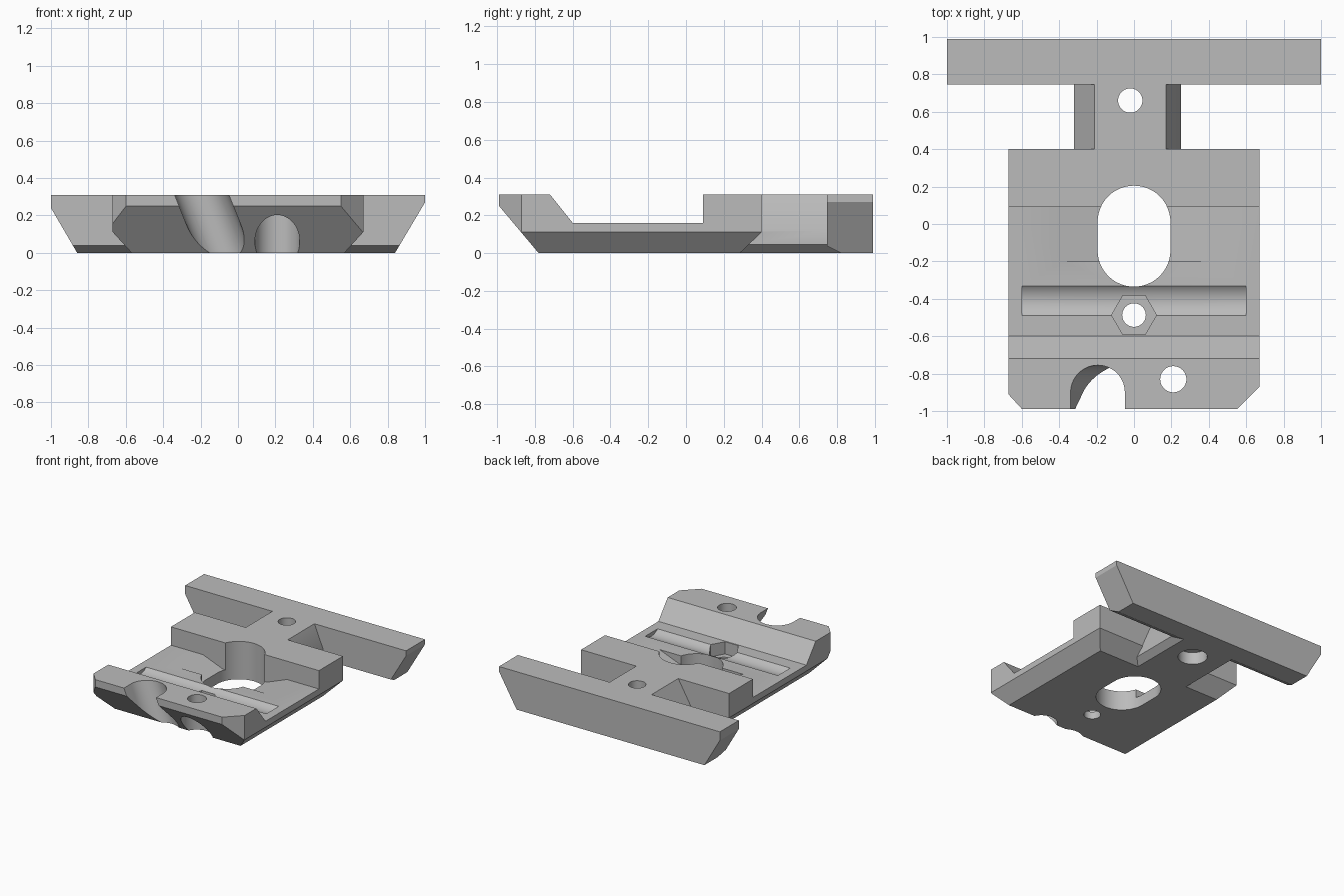
import bpy
import bmesh
import math
from mathutils import Vector

cube = bpy.data.objects.get("Cube")
if cube:
    bpy.data.objects.remove(cube, do_unlink=True)

grey = bpy.data.materials.new("plain grey")
grey.use_nodes = True
grey.diffuse_color = (0.5, 0.5, 0.5, 1)
grey.node_tree.nodes["Principled BSDF"].inputs["Base Color"].default_value = (0.5, 0.5, 0.5, 1)

# How a profile point (a, b) at depth c lies along each extrusion axis
PLACE = {
    "x": lambda a, b, c: (c, a, b),
    "y": lambda a, b, c: (a, c, b),
    "z": lambda a, b, c: (a, b, c),
}


def prism(name, profile, axis, low, high, lean=0.0):
    """Extrude a closed profile along an axis; lean shifts the far end sideways."""
    bm = bmesh.new()
    near = [bm.verts.new(PLACE[axis](a, b, low)) for a, b in profile]
    far = [bm.verts.new(PLACE[axis](a + lean, b, high)) for a, b in profile]
    bm.faces.new(near)
    bm.faces.new(far)
    for i in range(len(near)):
        j = (i + 1) % len(near)
        bm.faces.new((near[i], near[j], far[j], far[i]))
    bmesh.ops.recalc_face_normals(bm, faces=bm.faces)
    mesh = bpy.data.meshes.new(name)
    bm.to_mesh(mesh)
    bm.free()
    mesh.materials.append(grey)
    obj = bpy.data.objects.new(name, mesh)
    bpy.context.collection.objects.link(obj)
    return obj


def arc(cx, cy, r, start=0, sweep=360, steps=40):
    count = steps if sweep == 360 else steps + 1
    angles = [math.radians(start + sweep * i / steps) for i in range(count)]
    return [(cx + r * math.cos(t), cy + r * math.sin(t)) for t in angles]


def combine(target, other, operation):
    other.hide_render = True
    mod = target.modifiers.new(operation, "BOOLEAN")
    mod.object = other
    mod.operation = operation
    mod.solver = "EXACT"
    bpy.context.view_layer.objects.active = target
    bpy.ops.object.modifier_apply(modifier=mod.name)
    bpy.data.objects.remove(other, do_unlink=True)


def cut(name, *args):
    combine(plate, prism(name, *args), "DIFFERENCE")


TOP = 0.31

# Main body: stepped side profile with undercut front and rear
plate = prism("mounting_plate", [
    (-0.78, 0), (-0.99, 0.25), (-0.99, TOP), (-0.72, TOP), (-0.6, 0.16),
    (0.09, 0.16), (0.09, TOP), (0.4, TOP), (0.4, 0.11), (0.285, 0)], "x", -0.67, 0.67)

# Bevelled lower sides
for s in (-1, 1):
    cut("side_bevel", [(s * 0.56, -0.01), (s * 0.68, 0.122), (s * 0.68, -0.01)], "y", -1.1, 0.5)

# Clipped front corners, one larger than the other
cut("right_corner", [(-0.69, -0.89), (-0.58, -1.01), (-0.69, -1.01)], "z", -0.1, 0.4)
cut("left_corner", [(0.69, -0.85), (0.53, -1.01), (0.69, -1.01)], "z", -0.1, 0.4)

# Tapered neck joining the body to the rear bar
neck = prism("neck", [
    (-0.21, TOP), (0.17, TOP), (0.25, 0.12), (0.25, 0.045), (0.2, 0),
    (-0.27, 0), (-0.32, 0.045), (-0.32, 0.12)], "y", 0.2, 0.85)
combine(plate, neck, "UNION")

# Rear bar with slanted ends and a bevelled lower front edge
bar = prism("rear_bar", [
    (-1, TOP), (1, TOP), (1, 0.27), (0.84, 0), (-0.86, 0), (-1, 0.24)], "y", 0.745, 0.99)
combine(bar, prism("bar_bevel", [(0.73, 0.046), (0.84, -0.01), (0.73, -0.01)],
                   "x", -1.1, 1.1), "DIFFERENCE")
combine(plate, bar, "UNION")

# Sloping recess beside the slot, then the slot itself
cut("slot_recess", [(-0.38, 0.16), (-0.2, 0.09), (0.2, 0.09), (0.38, 0.16),
                    (0.38, 0.2), (-0.38, 0.2)], "y", -0.2, 0.09)
slot = arc(0, 0.01, 0.195, 0, 180, 24) + arc(0, -0.14, 0.195, 180, 180, 24)
cut("slot", slot, "z", -0.1, 0.5)

# Shallow round groove across the step
cut("cross_groove", arc(-0.41, 0.252, 0.122), "x", -0.6, 0.6)

# Hexagonal nut pocket with its through hole
cut("nut_pocket", arc(0, -0.487, 0.12, steps=6), "z", 0.06, 0.4)
cut("nut_hole", arc(0, -0.487, 0.063), "z", -0.1, 0.4)

# Screw holes, widened from below
cut("rear_hole", arc(-0.02, 0.66, 0.065), "z", -0.1, 0.4)
cut("rear_hole_wide", arc(-0.02, 0.66, 0.11), "z", -0.1, 0.1)
cut("front_hole", arc(0.21, -0.83, 0.07), "z", -0.1, 0.4)
cut("front_hole_wide", arc(0.21, -0.83, 0.12), "z", -0.1, 0.22)

# Leaning open notch in the front edge
notch = arc(-0.03, -0.9, 0.145, 0, 180, 28) + [(-0.175, -1.1), (0.115, -1.1)]
cut("front_notch", notch, "z", -0.1, 0.4, -0.2)

# Smooth the round walls, keep the machined edges crisp
bpy.ops.object.select_all(action="DESELECT")
plate.select_set(True)
bpy.context.view_layer.objects.active = plate
bpy.ops.object.shade_smooth_by_angle(angle=math.radians(25))
